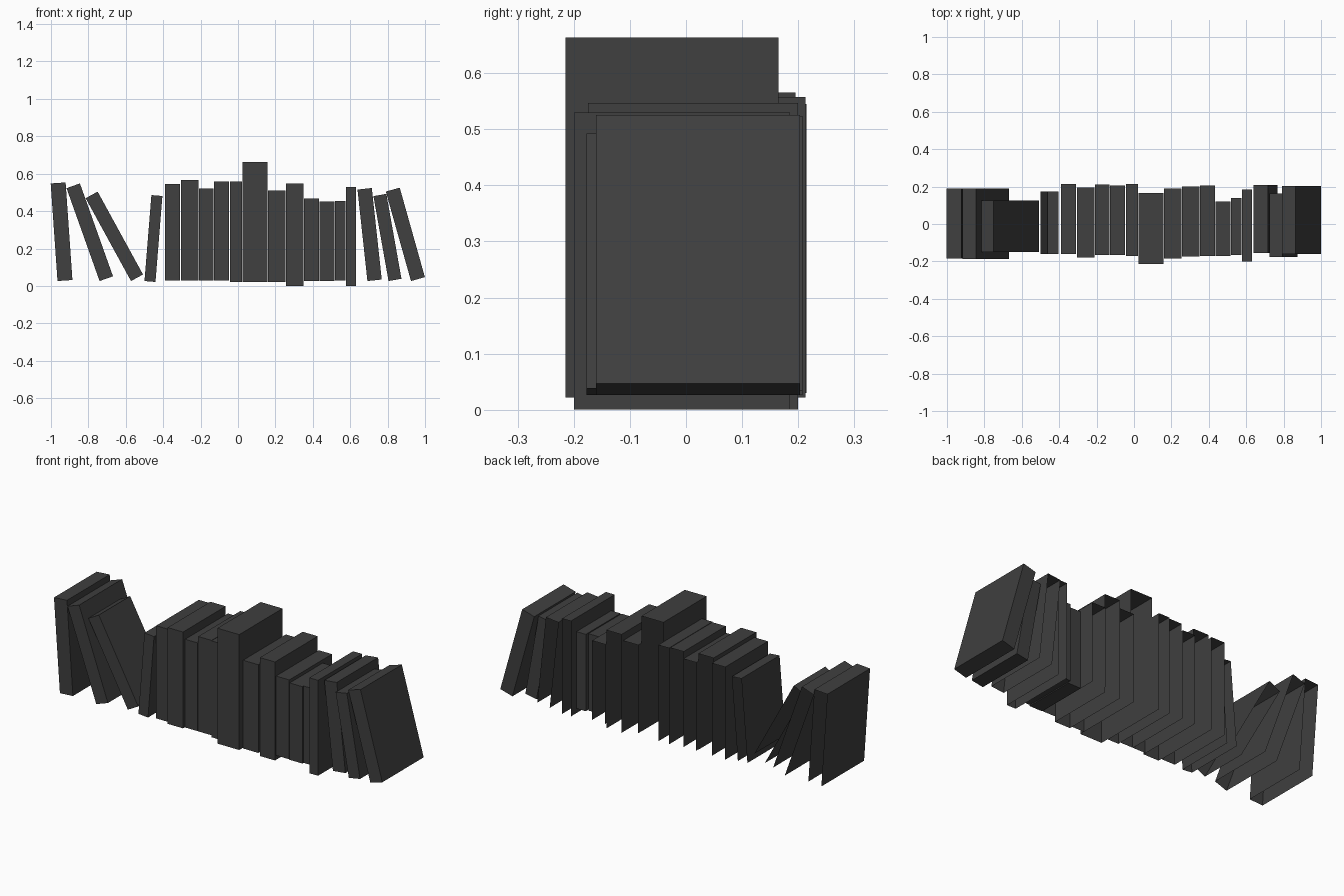
import bpy
import bmesh
from math import radians
from mathutils import Matrix, Vector

default_cube = bpy.data.objects.get("Cube")
if default_cube:
    bpy.data.objects.remove(default_cube, do_unlink=True)


def make_material(name, color):
    material = bpy.data.materials.new(name)
    material.use_nodes = True
    material.diffuse_color = color
    shader = material.node_tree.nodes["Principled BSDF"]
    shader.inputs["Base Color"].default_value = color
    return material


charcoal = make_material("charcoal cover", (0.05, 0.05, 0.05, 1))


def make_book(name, left, bottom, width, height, front, back, lean=0, closed=False):
    """A box pivoted on its lower left edge; positive lean tips the top to -x.
    Books that are not closed have neither a back nor an underside."""
    mesh = bpy.data.meshes.new(name)
    bm = bmesh.new()
    bmesh.ops.create_cube(bm, size=1)

    # Remove the hidden shelf-side faces of an open book
    if not closed:
        hidden = [f for f in bm.faces if f.normal.y > 0.5 or f.normal.z < -0.5]
        bmesh.ops.delete(bm, geom=hidden, context='FACES')

    # Size the box, then lean it about its lower left edge
    size = Vector((width, back - front, height))
    bmesh.ops.scale(bm, vec=size, verts=bm.verts)
    bmesh.ops.translate(bm, vec=size / 2, verts=bm.verts)
    bmesh.ops.rotate(bm, cent=(0, 0, 0), verts=bm.verts,
                     matrix=Matrix.Rotation(radians(-lean), 3, 'Y'))
    bm.to_mesh(mesh)
    bm.free()

    mesh.materials.append(charcoal)
    book = bpy.data.objects.new(name, mesh)
    book.location = (left, front, bottom)
    bpy.context.collection.objects.link(book)
    return book


# Upright books in shelf order: width, bottom, top, front, back
upright_books = [
    (.085, .03, .545, -.16, .215),
    (.097, .03, .565, -.18, .195),
    (.08, .03, .52, -.165, .21),
    (.085, .03, .557, -.165, .205),
    (.068, .022, .557, -.17, .213),
    (.137, .022, .663, -.215, .165),
    (.096, .02, .51, -.185, .19),
    (.096, 0, .547, -.175, .2),
    (.084, .027, .468, -.17, .205),
    (.081, .025, .452, -.17, .12),
    (.06, .028, .455, -.165, .14),
    (.057, 0, .53, -.2, .185),
]
gap = .003
closed_uprights = (9, 10)
x = -.391
for i, (width, bottom, top, front, back) in enumerate(upright_books):
    make_book(f"upright_book_{i + 1}", x, bottom, width - gap, top - bottom,
              front, back, closed=i in closed_uprights)
    x += width

# Leaning books: left edge, width, height, front, back, lean in degrees
leaning_books = {
    "right_end_book": (-.965, .08, .523, -.185, .19, 4),
    "right_leaning_book": (-.74, .076, .527, -.187, .19, 19.6),
    "right_fallen_book": (-.572, .073, .505, -.15, .125, 28.7),
    "right_propped_book": (-.5, .059, .461, -.16, .175, -4.6),
    "left_propped_book": (.692, .077, .492, -.155, .208, 6.2),
    "left_leaning_book": (.805, .07, .461, -.177, .162, 10.1),
    "left_end_book": (.925, .077, .497, -.16, .203, 15.7),
}
floor = .026
closed_leaning = ("left_leaning_book", "left_end_book")
for name, (left, width, height, front, back, lean) in leaning_books.items():
    make_book(name, left, floor, width, height, front, back, lean,
              closed=name in closed_leaning)
